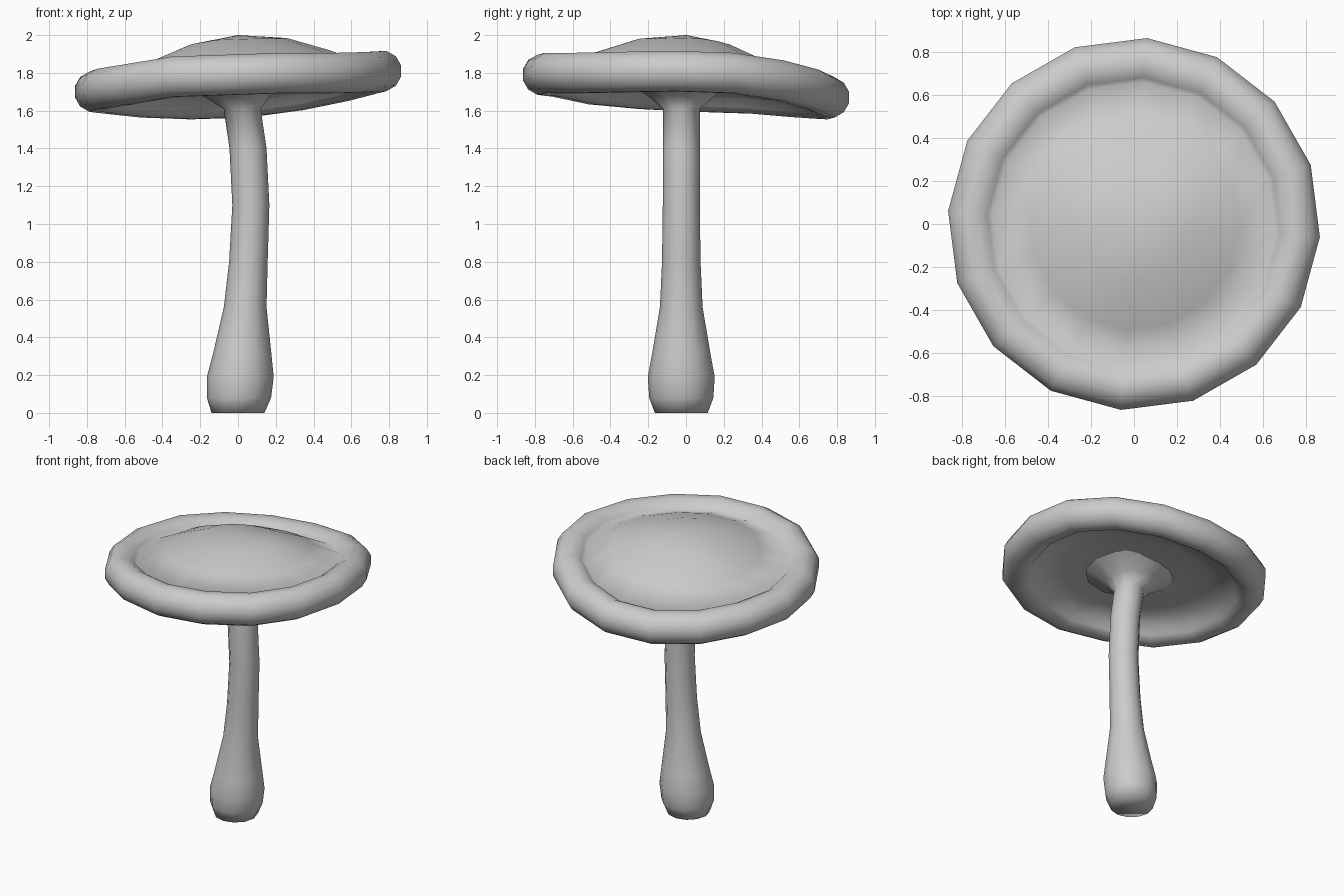
import bpy, bmesh
from math import sin, cos, radians, pi

if "Cube" in bpy.data.objects:
    bpy.data.objects.remove(bpy.data.objects["Cube"])


def skin_rings(name, rings, cap_start=False, cap_end=False):
    """Skin a list of closed rings (a one-point ring is a pole)."""
    bm = bmesh.new()
    loops = [[bm.verts.new(p) for p in ring] for ring in rings]
    for a, b in zip(loops, loops[1:]):
        n = max(len(a), len(b))
        for i in range(n):
            j = (i + 1) % n
            if len(a) == 1:
                bm.faces.new((a[0], b[i], b[j]))
            elif len(b) == 1:
                bm.faces.new((a[i], b[0], a[j]))
            else:
                bm.faces.new((a[i], b[i], b[j], a[j]))
    if cap_start:
        bm.faces.new(loops[0])
    if cap_end:
        bm.faces.new(loops[-1])
    bmesh.ops.recalc_face_normals(bm, faces=bm.faces)
    mesh = bpy.data.meshes.new(name)
    bm.to_mesh(mesh)
    bm.free()
    obj = bpy.data.objects.new(name, mesh)
    bpy.context.collection.objects.link(obj)
    bpy.ops.object.select_all(action='DESELECT')
    bpy.context.view_layer.objects.active = obj
    obj.select_set(True)
    bpy.ops.object.shade_smooth_by_angle(angle=radians(75))
    return obj


# Cap: 16-sided dome, rolled rim and hollow underside; the rim droops at the back left
SIDES = 16
MID = 1.745
rim_z = [1.81, 1.80, 1.76, 1.71, 1.67, 1.66, 1.67, 1.69,
         1.70, 1.715, 1.74, 1.78, 1.79, 1.80, 1.80, 1.805]
rim_tube = [(0.76 + 0.11 * cos(radians(a)), 0.11 * sin(radians(a)))
            for a in range(135, -136, -30)]
profile = ([(0, 0.255), (0.26, 0.217), (0.49, 0.132), (0.66, 0.055)]
           + rim_tube
           + [(0.66, -0.035), (0.48, 0.0), (0.28, 0.005), (0, 0.005)])


def cap_ring(r, h):
    if r == 0:
        return [(0, 0, MID + h)]
    w = min(1, r / 0.76)
    ring = []
    for i, z in enumerate(rim_z):
        a = radians(-4 + i * 360 / SIDES)
        ring.append((r * cos(a), r * sin(a), MID + h + w * (z - MID)))
    return ring


skin_rings("mushroom_cap", [cap_ring(r, h) for r, h in profile])

# Stem: bent tube with a bulbous foot, flaring into the cap (x, z, radius)
stem = [(0.0, 0.0, 0.14), (0.005, 0.08, 0.17), (0.012, 0.19, 0.177),
        (0.022, 0.31, 0.155), (0.038, 0.56, 0.113), (0.055, 0.8, 0.102),
        (0.068, 1.1, 0.098), (0.053, 1.4, 0.098), (0.022, 1.61, 0.098),
        (-0.01, 1.68, 0.18), (-0.01, 1.755, 0.31)]
skin_rings("mushroom_stem",
           [[(x + r * cos(i * pi / 6), -0.025 + r * sin(i * pi / 6), z)
             for i in range(12)] for x, z, r in stem],
           cap_start=True, cap_end=True)
